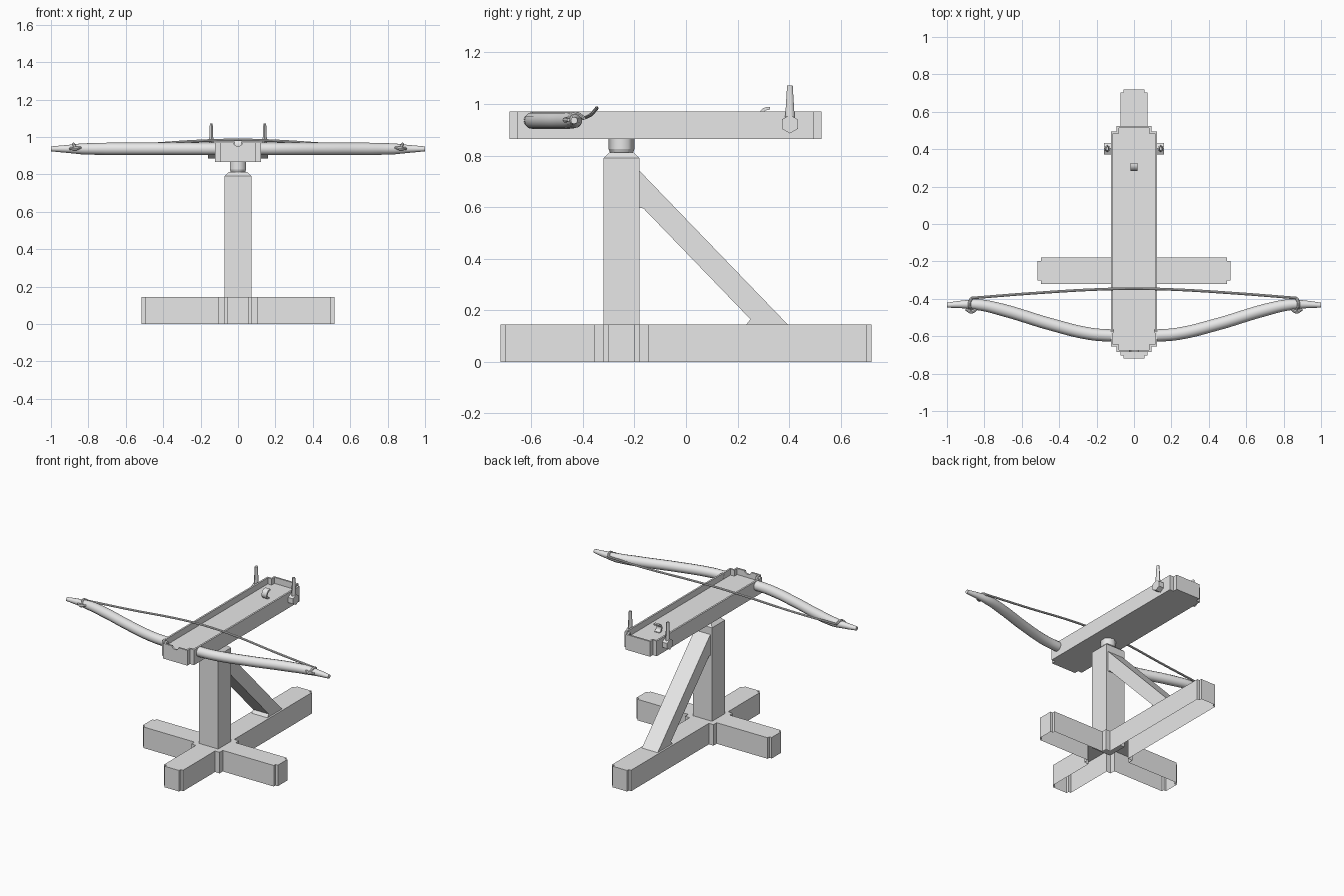
import bpy, bmesh, math
from mathutils import Vector, Matrix

cube = bpy.data.objects.get("Cube")
if cube:
    bpy.data.objects.remove(cube, do_unlink=True)

grey = bpy.data.materials.new("plain_grey")
grey.use_nodes = True
grey.diffuse_color = (0.8, 0.8, 0.8, 1)
grey.node_tree.nodes["Principled BSDF"].inputs["Base Color"].default_value = (0.8, 0.8, 0.8, 1)


def add_object(name, data):
    ob = bpy.data.objects.new(name, data)
    data.materials.append(grey)
    bpy.context.collection.objects.link(ob)
    return ob


def activate(ob):
    bpy.ops.object.select_all(action='DESELECT')
    ob.select_set(True)
    bpy.context.view_layer.objects.active = ob


def finish(name, bm, smooth=None):
    bmesh.ops.recalc_face_normals(bm, faces=bm.faces)
    me = bpy.data.meshes.new(name)
    bm.to_mesh(me)
    bm.free()
    ob = add_object(name, me)
    if smooth:
        activate(ob)
        bpy.ops.object.shade_smooth_by_angle(angle=math.radians(smooth))
    return ob


def prism(outline, low, high, axis='z'):
    """Extrude a 2D outline along z, or a (y, z) outline along x."""
    bm = bmesh.new()
    put = (lambda a, b: (a, b, low)) if axis == 'z' else (lambda a, b: (low, a, b))
    face = bm.faces.new([bm.verts.new(put(a, b)) for a, b in outline])
    ext = bmesh.ops.extrude_face_region(bm, geom=[face])
    verts = [g for g in ext["geom"] if isinstance(g, bmesh.types.BMVert)]
    step = (0, 0, high - low) if axis == 'z' else (high - low, 0, 0)
    bmesh.ops.translate(bm, verts=verts, vec=step)
    if not any(len(f.verts) == len(outline) and f is face for f in bm.faces):
        bm.faces.new([v for v in bm.verts if v not in verts])
    bmesh.ops.recalc_face_normals(bm, faces=bm.faces)
    return bm


def rect(x, y0, y1):
    return [(-x, y0), (x, y0), (x, y1), (-x, y1)]


def upright(bm):
    return [e for e in bm.edges
            if abs((e.verts[0].co - e.verts[1].co).normalized().z) > 0.9]


def tube(name, points, depth, res=4):
    """Smooth tapered tube through (x, y, z, radius) points."""
    cu = bpy.data.curves.new(name, 'CURVE')
    cu.dimensions = '3D'
    cu.bevel_depth = depth
    cu.bevel_resolution = res
    cu.resolution_u = 6
    cu.use_fill_caps = True
    sp = cu.splines.new('BEZIER')
    sp.bezier_points.add(len(points) - 1)
    for bp, (x, y, z, r) in zip(sp.bezier_points, points):
        bp.co = (x, y, z)
        bp.radius = r
        bp.handle_left_type = bp.handle_right_type = 'AUTO'
    ob = add_object(name, cu)
    activate(ob)
    bpy.ops.object.convert(target='MESH')
    bpy.ops.object.shade_smooth_by_angle(angle=math.radians(40))
    return ob


# Cross-shaped base, hollow underneath
W, BACK, FRONT = 0.073, -0.18, -0.32
half = [(W, -0.72), (W, FRONT), (0.515, FRONT), (0.515, BACK), (W, BACK), (W, 0.72)]
bm = prism(half + [(-x, y) for x, y in reversed(half)], 0, 0.145)
inner = [e for e in upright(bm)
         if abs(abs(e.verts[0].co.x) - W) < 0.001 and abs(e.verts[0].co.y) < 0.5]
outer = [e for e in upright(bm) if e not in inner]
bmesh.ops.bevel(bm, geom=inner, offset=0.035, segments=2, affect='EDGES')
outer = [e for e in outer if e.is_valid]
bmesh.ops.bevel(bm, geom=outer, offset=0.018, segments=2, affect='EDGES')
bm.normal_update()
bottom = [f for f in bm.faces if f.calc_center_median().z < 0.001]
bmesh.ops.delete(bm, geom=bottom, context='FACES_ONLY')
finish("cross_base", bm, 35)

# Post with chamfered top
bm = prism(rect(W, FRONT, BACK), 0.1, 0.812)
top = [e for e in bm.edges if all(v.co.z > 0.8 for v in e.verts)]
bmesh.ops.bevel(bm, geom=top, offset=0.022, segments=1, affect='EDGES')
finish("post", bm)

# Six-sided pivot
bm = bmesh.new()
for z0, z1, r0, r1 in ((0.8, 0.825, 0.04, 0.05), (0.825, 0.87, 0.05, 0.05)):
    bmesh.ops.create_cone(bm, cap_ends=True, segments=6, radius1=r0, radius2=r1, depth=z1 - z0,
                          matrix=Matrix.Translation((0, -0.25, (z0 + z1) / 2)))
finish("pivot", bm, 65)

# Diagonal brace with flared ends
brace = [(-0.19, 0.6), (-0.165, 0.595), (0.25, 0.165), (0.23, 0.14),
         (0.4, 0.14), (0.375, 0.165), (-0.165, 0.725), (-0.19, 0.75)]
finish("brace", prism(brace, -0.06, 0.06, 'x'))

# Stock: rounded tray with a recessed top
bm = prism(rect(0.123, -0.685, 0.525), 0.865, 0.97)
bmesh.ops.bevel(bm, geom=upright(bm), offset=0.03, segments=2, affect='EDGES')
lid = max(bm.faces, key=lambda f: f.calc_center_median().z)
bmesh.ops.inset_region(bm, faces=[lid], thickness=0.017)
ext = bmesh.ops.extrude_face_region(bm, geom=[lid])
bmesh.ops.translate(bm, vec=(0, 0, -0.042),
                    verts=[g for g in ext["geom"] if isinstance(g, bmesh.types.BMVert)])
if lid.is_valid:
    bmesh.ops.delete(bm, geom=[lid], context='FACES_ONLY')
stock = finish("stock", bm, 35)

# Rounded groove through the front rim
bm = bmesh.new()
bmesh.ops.create_cone(bm, cap_ends=True, segments=16, radius1=0.025, radius2=0.025, depth=0.08,
                      matrix=Matrix.Translation((0, -0.68, 0.975)) @ Matrix.Rotation(math.pi / 2, 4, 'X'))
cutter = finish("groove_cutter", bm)
cutter.hide_render = True
mod = stock.modifiers.new("groove", 'BOOLEAN')
mod.operation = 'DIFFERENCE'
mod.object = cutter
activate(stock)
bpy.ops.object.modifier_apply(modifier=mod.name)
bpy.data.objects.remove(cutter, do_unlink=True)

# Bow limbs, string knots and winding levers on both sides
limb = [(0.112, -0.597, 1), (0.23, -0.588, 1), (0.45, -0.535, 1), (0.7, -0.46, 1),
        (0.83, -0.432, 0.9), (0.92, -0.43, 0.62), (1.0, -0.434, 0.4)]
for side, s in (("left", 1), ("right", -1)):
    tube(side + "_bow_limb", [(s * x, y, 0.936, r) for x, y, r in limb], 0.033)
    tube(side + "_string_knot", [(s * 0.84, -0.455, 0.943, 0.6), (s * 0.87, -0.468, 0.938, 1),
                                 (s * 0.9, -0.455, 0.938, 0.6)], 0.011, 2)
    tube(side + "_string_loop", [(s * 0.87, -0.46, 0.94, 1), (s * 0.88, -0.43, 0.962, 1),
                                 (s * 0.87, -0.396, 0.945, 1)], 0.008, 2)

    # Hexagonal hub
    bm = bmesh.new()
    turn = Matrix.Rotation(math.pi / 2, 4, 'Y') @ Matrix.Rotation(math.pi / 2, 4, 'Z')
    bmesh.ops.create_cone(bm, cap_ends=True, segments=6, radius1=0.036, radius2=0.036, depth=0.045,
                          matrix=Matrix.Translation((s * 0.138, 0.403, 0.922)) @ turn)
    finish(side + "_lever_hub", bm)

    # Tapered lever
    bm = bmesh.new()
    place = Matrix.Translation((s * 0.143, 0.403, 1.005))
    bmesh.ops.create_cone(bm, cap_ends=True, segments=6, radius1=0.019, radius2=0.011,
                          depth=0.132, matrix=place @ Matrix.Diagonal((0.8, 1, 1, 1)))
    finish(side + "_lever", bm, 65)

# Bowstring riding over the stock
string = [(0.87, -0.396, 0.945), (0.55, -0.371, 0.957), (0.2, -0.35, 0.979)]
path = [(-x, y, z, 1) for x, y, z in string] + [(0, -0.346, 0.984, 1)]
path += [(x, y, z, 1) for x, y, z in reversed(string)]
tube("bowstring", path, 0.007, 2)

# Curled trigger catch: an arc swept into a thick strip
arc = []
for r, order in ((0.034, range(9)), (0.022, range(8, -1, -1))):
    for i in order:
        a = math.radians(75 + i * 24)
        arc.append((0.318 + r * math.cos(a), 0.955 + r * math.sin(a)))
finish("trigger_catch", prism(arc, -0.019, 0.019, 'x'), 40)
